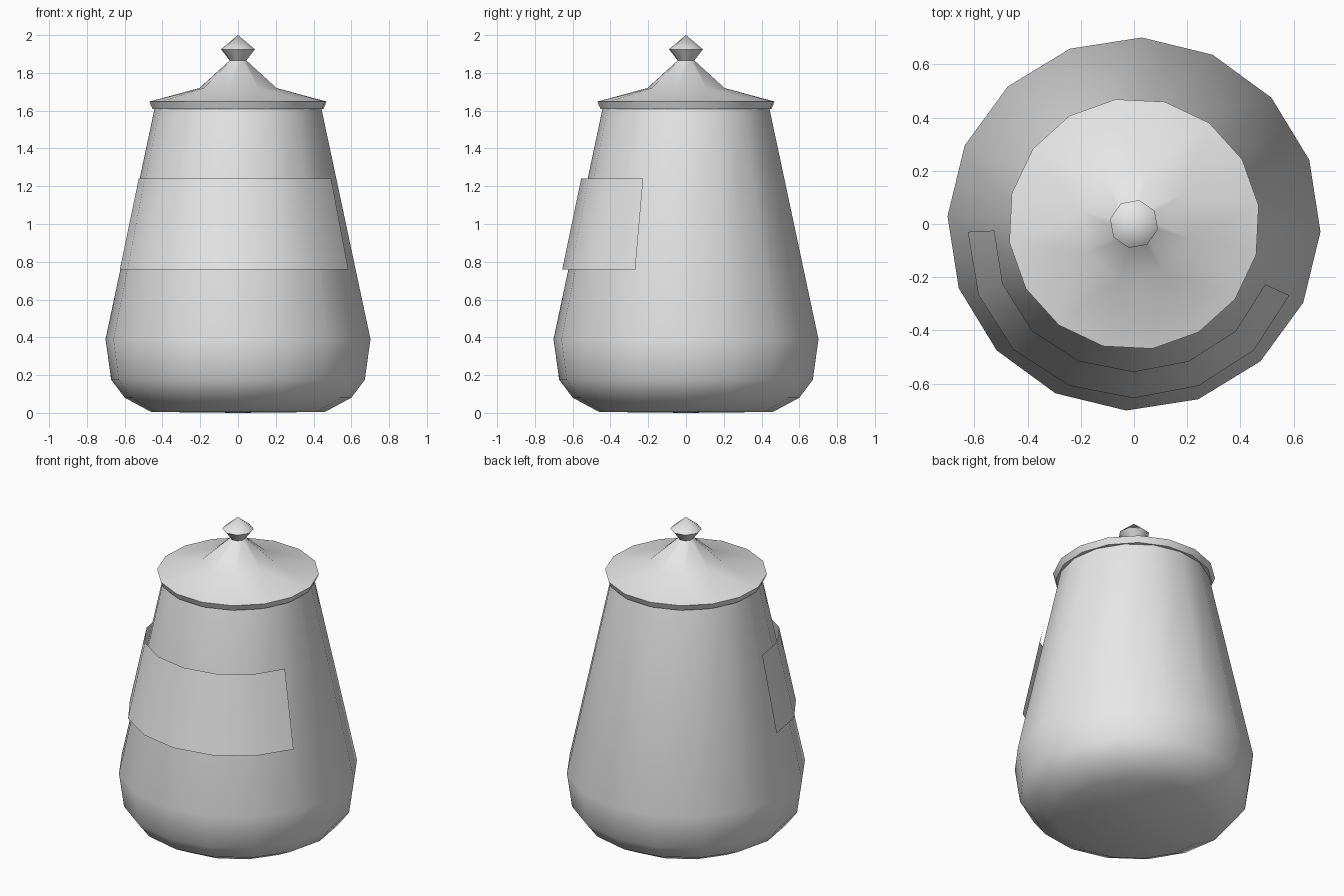
import bpy, bmesh
from math import sin, cos, radians

SIDES = 16
cube = bpy.data.objects.get("Cube")
if cube:
    bpy.data.objects.remove(cube, do_unlink=True)


def material(name, value):
    mat = bpy.data.materials.new(name)
    mat.use_nodes = True
    colour = (value, value, value, 1)
    mat.diffuse_color = colour
    mat.node_tree.nodes["Principled BSDF"].inputs["Base Color"].default_value = colour
    return mat


def finish(bm, name, mat, sharp_angle=None):
    mesh = bpy.data.meshes.new(name)
    bm.to_mesh(mesh)
    bm.free()
    mesh.materials.append(mat)
    obj = bpy.data.objects.new(name, mesh)
    bpy.context.collection.objects.link(obj)
    bpy.ops.object.select_all(action="DESELECT")
    obj.select_set(True)
    bpy.context.view_layer.objects.active = obj
    if sharp_angle:
        bpy.ops.object.shade_smooth_by_angle(angle=radians(sharp_angle))
    else:
        bpy.ops.object.shade_smooth()
    return obj


def lathe(name, profile, turn, mat, sharp_angle=None):
    """Profile rows are radius, height, sides; coarser rings share vertices."""
    bm = bmesh.new()
    rings = []
    for radius, z, sides in profile:
        step = SIDES // sides
        verts = []
        for k in range(sides):
            a = radians(turn + 360 * k / sides)
            verts.append(bm.verts.new((radius * cos(a), radius * sin(a), z)))
        rings.append([verts[k // step] for k in range(SIDES)])
    for low, high in zip(rings, rings[1:]):
        for k in range(SIDES):
            n = (k + 1) % SIDES
            corners = list(dict.fromkeys((low[k], low[n], high[n], high[k])))
            if len(corners) > 2:
                bm.faces.new(corners)
    return finish(bm, name, mat, sharp_angle)


clay = material("light grey", 0.8)

# Rounded jar body with closed base
lathe("jar_body", [(0, 0, 1), (0.46, 0.005, 16), (0.6, 0.08, 16),
                   (0.672, 0.175, 16), (0.702, 0.39, 16), (0.438, 1.63, 16)],
      -2.4, clay)

# Lid with thin rim, and a faceted knob on top
lathe("lid", [(0, 1.61, 1), (0.458, 1.61, 16), (0.474, 1.648, 16),
              (0.21, 1.72, 8), (0.045, 1.866, 8)], -14.1, clay, 50)
lathe("lid_knob", [(0.045, 1.866, 8), (0.092, 1.925, 8), (0, 2, 1)],
      -12.5, clay, 50)

# Label wrapped around the front, with an uneven left and right end
bm = bmesh.new()
columns = []
for k in range(8):
    a = radians(182.7 + 21.8 * k)
    flare = 0.655 - (0.029 if k == 0 else 0.012 if k in (1, 7) else 0)
    columns.append([bm.verts.new((r * cos(a), r * sin(a), z))
                    for r, z in ((flare, 0.76), (flare - 0.1, 1.24))])
for one, two in zip(columns, columns[1:]):
    bm.faces.new((one[0], two[0], two[1], one[1]))
finish(bm, "front_label", clay)
